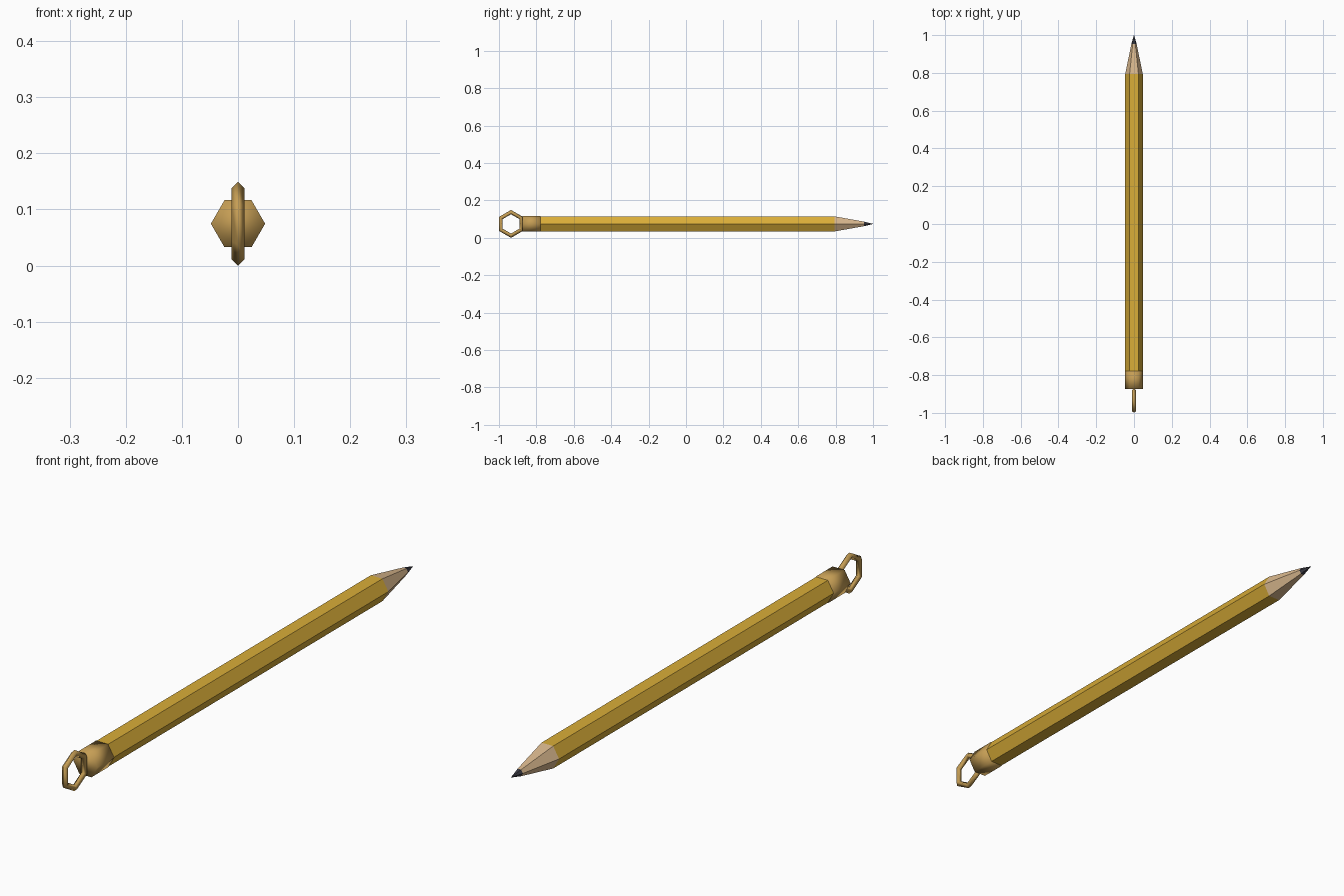
import bpy, bmesh, math

if "Cube" in bpy.data.objects:
    bpy.data.objects.remove(bpy.data.objects["Cube"])

CZ = 0.0745  # height of the pencil axis


def material(name, rgb):
    m = bpy.data.materials.new(name)
    m.diffuse_color = (*rgb, 1)
    m.use_nodes = True
    m.node_tree.nodes["Principled BSDF"].inputs["Base Color"].default_value = m.diffuse_color
    return m


yellow = material("yellow paint", (0.70, 0.42, 0.04))
wood = material("bare wood", (0.70, 0.48, 0.27))
graphite = material("graphite", (0.045, 0.045, 0.06))
brass = material("brass", (0.56, 0.34, 0.09))


def hex_loft(name, sections, mat, smooth=False):
    """Six-sided loft along y from (y, radius) sections, capped at both ends."""
    bm = bmesh.new()
    rings = []
    for y, r in sections:
        rings.append([bm.verts.new((r * math.cos(i * math.pi / 3), y,
                                    CZ + r * math.sin(i * math.pi / 3))) for i in range(6)])
    for a, b in zip(rings, rings[1:]):
        for i in range(6):
            j = (i + 1) % 6
            bm.faces.new((a[i], a[j], b[j], b[i]))
    bm.faces.new(rings[0])
    bm.faces.new(rings[-1])
    bmesh.ops.recalc_face_normals(bm, faces=bm.faces)
    for f in bm.faces:
        f.smooth = smooth
    mesh = bpy.data.meshes.new(name)
    bm.to_mesh(mesh)
    bm.free()
    mesh.materials.append(mat)
    ob = bpy.data.objects.new(name, mesh)
    bpy.context.collection.objects.link(ob)
    return ob


# Shaft, sharpened wood and lead
hex_loft("pencil_shaft", [(-0.78, 0.0468), (0.793, 0.0468)], yellow)
hex_loft("sharpened_wood", [(0.793, 0.0468), (0.953, 0.0138)], wood)
hex_loft("lead_tip", [(0.953, 0.0138), (1.0, 0.0006)], graphite)

# Metal end cap, softly shaded
hex_loft("end_cap", [(-0.873, 0.0483), (-0.778, 0.0483)], brass, smooth=True)

# Six-sided hanging ring standing in the yz plane
bpy.ops.mesh.primitive_torus_add(
    major_segments=6, minor_segments=4, major_radius=0.063, minor_radius=0.0115,
    location=(0, -1 + 0.0745 * math.cos(math.pi / 6), CZ), rotation=(0, math.pi / 2, 0))
ring = bpy.context.object
ring.name = "hanging_ring"
ring.data.materials.append(brass)
for p in ring.data.polygons:
    p.use_smooth = True
